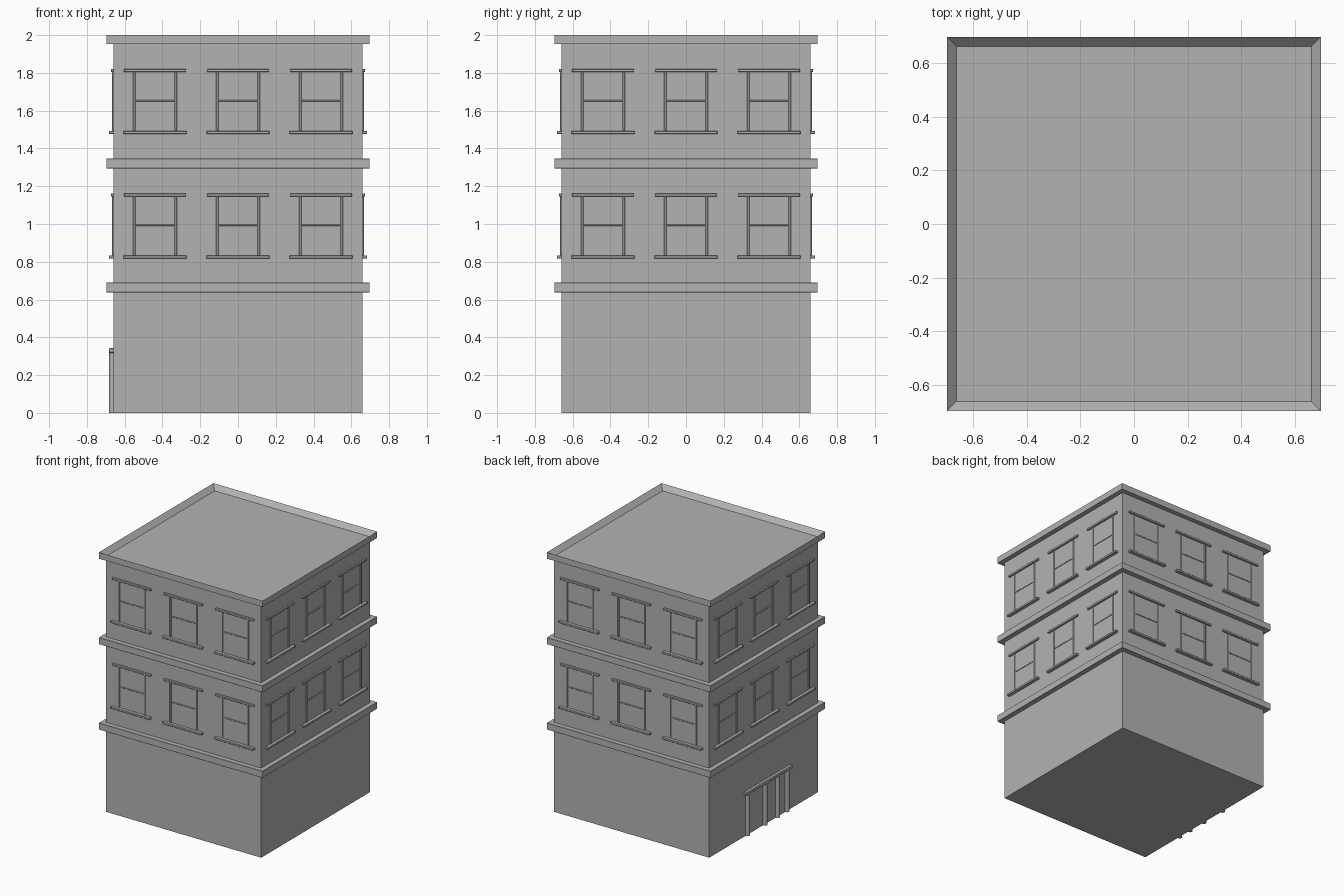
import bpy, bmesh, math
from mathutils import Matrix, Vector

if "Cube" in bpy.data.objects:
    bpy.data.objects.remove(bpy.data.objects["Cube"], do_unlink=True)

stone = bpy.data.materials.new("stone_grey")
stone.use_nodes = True
GREY = (0.45, 0.45, 0.45, 1)
stone.diffuse_color = GREY
stone.node_tree.nodes["Principled BSDF"].inputs["Base Color"].default_value = GREY

WALL = 0.66    # half width of the walls
LEDGE = 0.697  # half width of the ledges


def add_box(bm, low, high):
    """Add an axis-aligned box between two corners."""
    low, high = Vector(low), Vector(high)
    place = Matrix.Translation((low + high) / 2) @ Matrix.Diagonal((high - low).to_4d())
    return bmesh.ops.create_cube(bm, size=1, matrix=place)["verts"]


def finish(name, bm, bevel=0):
    mesh = bpy.data.meshes.new(name)
    bm.to_mesh(mesh)
    bm.free()
    mesh.materials.append(stone)
    obj = bpy.data.objects.new(name, mesh)
    bpy.context.scene.collection.objects.link(obj)
    if bevel:
        mod = obj.modifiers.new("Soft edges", "BEVEL")
        mod.width, mod.segments = bevel, 1
    return obj


# Walls
bm = bmesh.new()
add_box(bm, (-WALL, -WALL, 0), (WALL, WALL, 1.96))
finish("walls", bm)

# Floor ledges
for name, bottom in (("lower_ledge", 0.637), ("upper_ledge", 1.294)):
    bm = bmesh.new()
    add_box(bm, (-LEDGE, -LEDGE, bottom), (LEDGE, LEDGE, bottom + 0.052))
    finish(name, bm, 0.002)

# Roof cornice with a sunken top
bm = bmesh.new()
add_box(bm, (-LEDGE, -LEDGE, 1.952), (LEDGE, LEDGE, 2))
bm.normal_update()
top = max(bm.faces, key=lambda f: f.calc_center_median().z)
bmesh.ops.inset_region(bm, faces=[top], thickness=0.05)
bmesh.ops.translate(bm, verts=top.verts[:], vec=(0, 0, -0.036))
finish("roof_cornice", bm)


def window(name, x, sill_z, turn):
    """Sill, lintel, jambs and middle rail, built on the front and turned to a side."""
    bm = bmesh.new()

    def bar(half, z0, z1, depth, offset=0):
        add_box(bm, (x + offset - half, -WALL - depth, z0),
                (x + offset + half, -WALL + 0.01, z1))

    bar(0.167, sill_z, sill_z + 0.016, 0.024)
    bar(0.165, sill_z + 0.329, sill_z + 0.345, 0.013)
    for side in (-1, 1):
        bar(0.006, sill_z + 0.016, sill_z + 0.329, 0.006, side * 0.11)
    bar(0.104, sill_z + 0.173, sill_z + 0.181, 0.004)
    bm.transform(Matrix.Rotation(turn, 4, "Z"))
    finish(name, bm, 0.002)


# Windows: three on each side of both upper floors
for i, side in enumerate(("front", "left", "back", "right")):
    for floor, sill_z in (("middle", 0.817), ("top", 1.476)):
        for n in range(3):
            window(f"{side}_{floor}_window_{n + 1}", (n - 1) * 0.439, sill_z, i * math.pi / 2)

# Doorway on the right side: round posts under a header
for n, y in enumerate((0.2, -0.01, -0.165, -0.28)):
    bm = bmesh.new()
    bmesh.ops.create_cone(bm, cap_ends=True, segments=16, radius1=0.018, radius2=0.018, depth=0.33,
                          matrix=Matrix.Translation((-WALL - 0.004, y, 0.165)))
    for f in bm.faces:
        f.smooth = abs(f.normal.z) < 0.5
    finish(f"door_post_{n + 1}", bm)
bm = bmesh.new()
add_box(bm, (-WALL - 0.024, -0.325, 0.318), (-WALL + 0.01, 0.235, 0.344))
finish("door_header", bm, 0.005)
